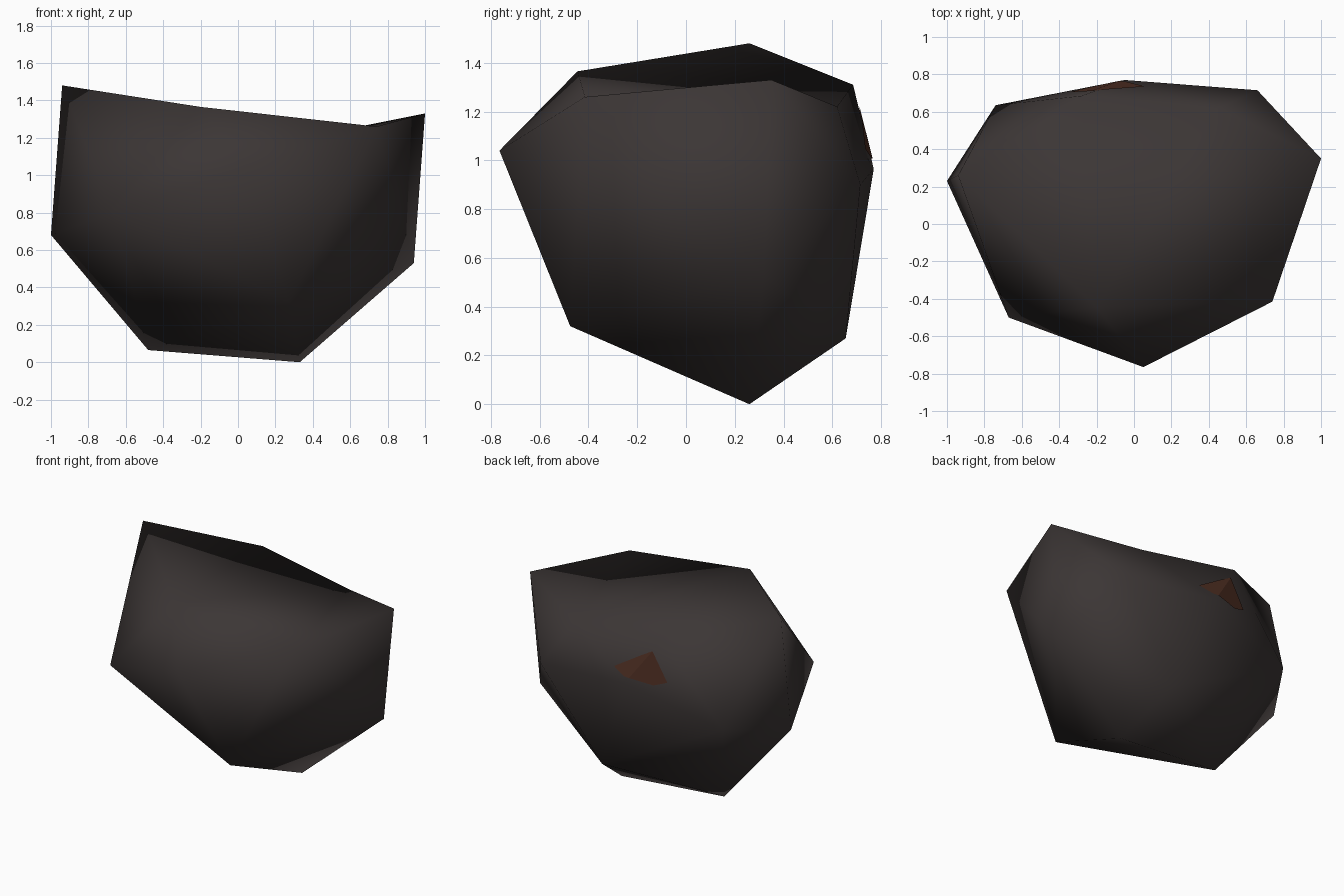
import bpy, bmesh
from mathutils import Vector
from mathutils.bvhtree import BVHTree

if "Cube" in bpy.data.objects:
    bpy.data.objects.remove(bpy.data.objects["Cube"])


def material(name, rgb):
    m = bpy.data.materials.new(name)
    m.diffuse_color = (*rgb, 1)
    m.use_nodes = True
    m.node_tree.nodes["Principled BSDF"].inputs["Base Color"].default_value = m.diffuse_color
    return m


def add_object(name, bm, mat):
    me = bpy.data.meshes.new(name)
    bm.to_mesh(me)
    me.materials.append(mat)
    ob = bpy.data.objects.new(name, me)
    bpy.context.collection.objects.link(ob)
    return ob


stone = material("dark stone", (0.045, 0.037, 0.036))
rust = material("rust brown", (0.075, 0.027, 0.016))

# corner points of the rock, in three rough rings
top = [(-0.94, 0.26, 1.48), (-0.20, -0.445, 1.365), (0.74, -0.415, 1.26),
       (1.0, 0.35, 1.33), (0.45, 0.62, 1.32), (-0.28, 0.685, 1.31)]
middle = [(0.05, -0.765, 1.04), (-0.67, -0.50, 0.80), (-1.0, 0.23, 0.68),
          (-0.74, 0.635, 0.76), (-0.05, 0.77, 0.965), (0.66, 0.715, 0.90),
          (0.94, 0.32, 0.53)]
bottom = [(0.33, 0.26, 0.0), (0.21, 0.655, 0.27), (-0.48, 0.25, 0.065),
          (0.27, -0.475, 0.32)]

# convex body
bm = bmesh.new()
verts = [bm.verts.new(p) for p in top + middle + bottom]
bmesh.ops.convex_hull(bm, input=verts)
ring = verts[:len(top)]

# replace the cap with a slightly hollow one, sinking its back right corner
cap = [f for f in bm.faces if all(v in ring for v in f.verts)]
bmesh.ops.delete(bm, geom=cap, context='FACES_ONLY')
loose = [e for e in bm.edges if not e.link_faces]
bmesh.ops.delete(bm, geom=loose, context='EDGES')
a, j, q, e, t, m = ring
t.co.z = 1.22
for tri in ((j, q, t), (q, e, t), (j, t, m), (j, m, a)):
    bm.faces.new(tri)
bmesh.ops.recalc_face_normals(bm, faces=bm.faces)
for f in bm.faces:
    f.smooth = True
tree = BVHTree.FromBMesh(bm)
rock = add_object("rock", bm, stone)
bm.free()

# rust stain on the back, laid on the two facets beside one ridge
bm = bmesh.new()
for outline in (((-0.23, 1.22), (-0.344, 1.02), (-0.25, 0.985), (-0.08, 1.007)),
                ((-0.23, 1.22), (-0.08, 1.007), (-0.04, 1.007), (0.06, 1.045), (-0.143, 1.17))):
    pts = []
    for x, z in outline:
        hit = tree.ray_cast(Vector((x, 3, z)), Vector((0, -1, 0)))[0]
        pts.append(bm.verts.new(hit + Vector((0, 0.006, 0.002))))
    f = bm.faces.new(pts)
    f.normal_update()
    if f.normal.y < 0:
        f.normal_flip()
add_object("rust_stain", bm, rust)
bm.free()
